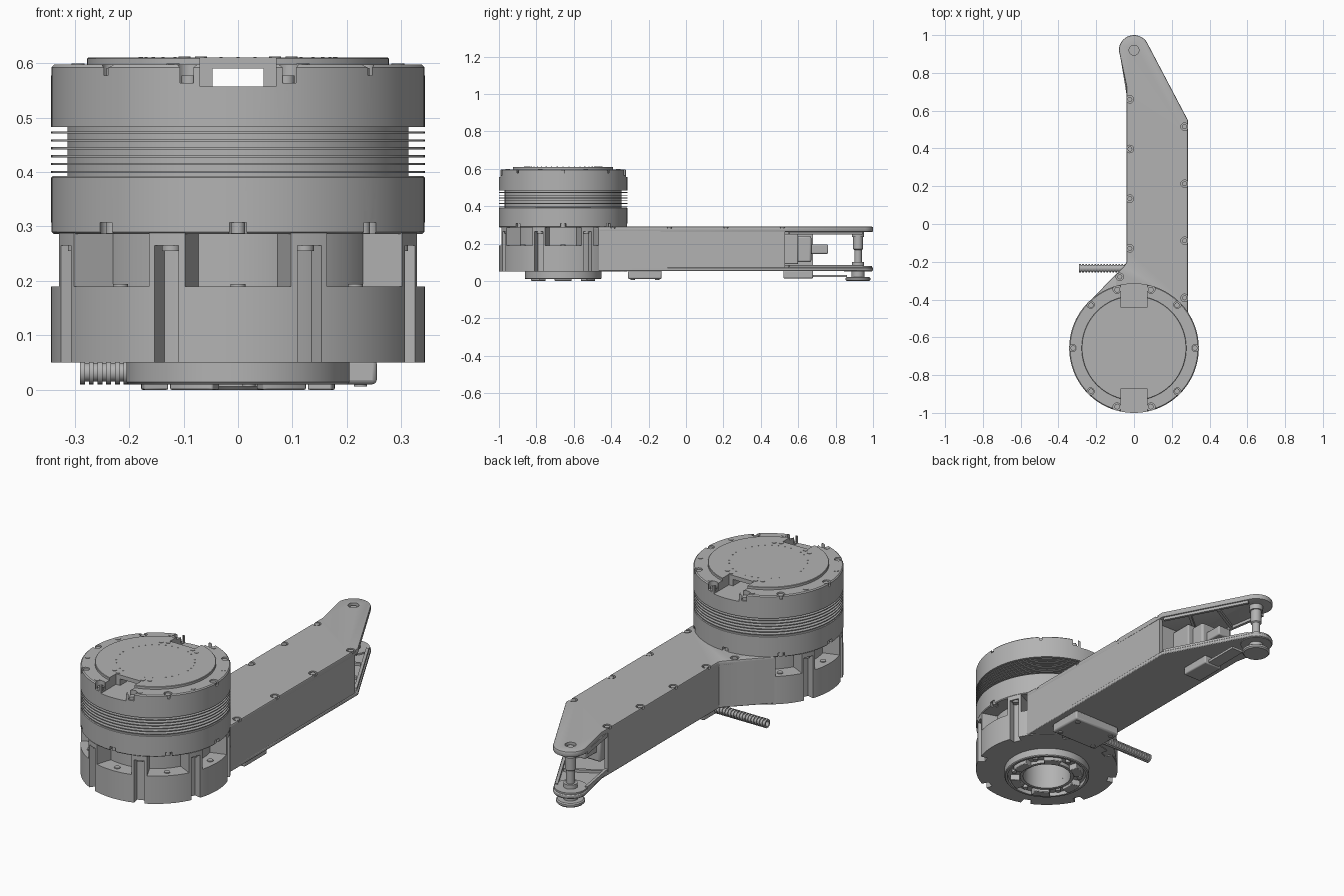
import bpy, bmesh, math
from mathutils import Matrix, Vector

cube = bpy.data.objects.get("Cube")
if cube:
    bpy.data.objects.remove(cube)

grey = bpy.data.materials.new("machined grey")
grey.use_nodes = True
grey.diffuse_color = (0.45, 0.45, 0.45, 1)
grey.node_tree.nodes["Principled BSDF"].inputs["Base Color"].default_value = (0.45, 0.45, 0.45, 1)

HUB = (0, -0.657)      # axis of the round motor
R = 0.343              # motor radius
parts = []


def finish(name, bm, bevel=0):
    bmesh.ops.remove_doubles(bm, verts=bm.verts, dist=0.00001)
    bmesh.ops.recalc_face_normals(bm, faces=bm.faces)
    mesh = bpy.data.meshes.new(name)
    bm.to_mesh(mesh)
    bm.free()
    mesh.materials.append(grey)
    ob = bpy.data.objects.new(name, mesh)
    bpy.context.scene.collection.objects.link(ob)
    parts.append(ob)
    if bevel:
        mod = ob.modifiers.new("soft edges", 'BEVEL')
        mod.width, mod.segments, mod.limit_method = bevel, 2, 'ANGLE'
    return ob


def prism(name, pts, z0, z1, bevel=0):
    bm = bmesh.new()
    face = bm.faces.new([bm.verts.new((x, y, z0)) for x, y in pts])
    new = bmesh.ops.extrude_face_region(bm, geom=[face])["geom"]
    bmesh.ops.translate(bm, vec=(0, 0, z1 - z0), verts=[v for v in new if isinstance(v, bmesh.types.BMVert)])
    return finish(name, bm, bevel)


def box(name, x0, x1, y0, y1, z0, z1, bevel=0):
    return prism(name, [(x0, y0), (x1, y0), (x1, y1), (x0, y1)], z0, z1, bevel)


def lathe(name, profile, at=HUB, steps=96, closed=False, turn=None):
    """Spin an (r, z) profile about a vertical axis."""
    bm = bmesh.new()
    rings = [[bm.verts.new((r * math.cos(k * math.tau / steps), r * math.sin(k * math.tau / steps), z))
              for k in range(steps)] for r, z in profile]
    pairs = list(zip(rings, rings[1:])) + ([(rings[-1], rings[0])] if closed else [])
    for a, b in pairs:
        for k in range(steps):
            n = (k + 1) % steps
            bm.faces.new((a[k], a[n], b[n], b[k]))
    if turn:
        bmesh.ops.transform(bm, matrix=turn, verts=bm.verts)
    else:
        bmesh.ops.translate(bm, vec=(at[0], at[1], 0), verts=bm.verts)
    return finish(name, bm)


def disc(name, x, y, r, z0, z1, steps=24):
    return lathe(name, [(0, z0), (r, z0), (r, z1), (0, z1)], (x, y), steps)


def cut(target, cutters):
    for c in cutters:
        c.hide_render = True
        mod = target.modifiers.new("cut", 'BOOLEAN')
        mod.operation, mod.object, mod.solver = 'DIFFERENCE', c, 'EXACT'
    bpy.context.view_layer.update()
    ev = target.evaluated_get(bpy.context.evaluated_depsgraph_get())
    target.data = bpy.data.meshes.new_from_object(ev)
    target.modifiers.clear()
    for c in cutters:
        parts.remove(c)
        bpy.data.objects.remove(c)


def polar(r, deg):
    a = math.radians(deg)
    return HUB[0] + r * math.cos(a), HUB[1] + r * math.sin(a)


def lobed(name, pocket_r, slot_r, z0, z1):
    """Round block with eight pillars, pockets between them and a slot in each."""
    pts = []
    for step in range(720):
        off = abs((step / 2) % 45 - 22.5)
        r = slot_r if off < 4 else R if off < 6.5 else pocket_r
        pts.append(polar(r, step / 2))
    return prism(name, pts, z0, z1)


# Lower housing with pillars and pockets
base = lobed("housing_base", R, 0.308, 0.05, 0.19)
cut(base, [disc("bore", *HUB, 0.115, 0.02, 0.15, 64)])
lobed("housing_pillars", 0.262, 0.308, 0.19, 0.265)
lobed("housing_pillar_caps", 0.262, R, 0.265, 0.288)
for k in range(8):
    disc("pillar_bolt", *polar(0.32, 22.5 + 45 * k), 0.017, 0.255, 0.265)
    disc("ledge_screw", *polar(0.305, 45 * k), 0.014, 0.188, 0.194)

# Output ring on the underside
lathe("output_ring", [(0.205, 0.055), (0.205, 0.014), (0.201, 0.01), (0.19, 0.01), (0.19, 0.03), (0.13, 0.03),
                      (0.13, 0.012), (0.115, 0.012), (0.115, 0.055)], closed=True)
for k in range(6):
    arc = [60 * k + d for d in range(-15, 16, 3)]
    prism("output_pad", [polar(0.178, d) for d in arc] + [polar(0.132, d) for d in reversed(arc)], 0.0, 0.035, 0.003)
    disc("output_pad_screw", *polar(0.16, 60 * k + 30), 0.012, 0.015, 0.035)

# Motor shell with cooling fins
fins = []
for k in range(6):
    z = 0.398 + k * 0.0145
    fins += [(0.313, z), (R, z), (R, z + 0.004), (0.313, z + 0.004)]
motor = lathe("motor_shell", [(0, 0.286), (0.339, 0.286), (R, 0.29), (R, 0.39), (0.34, 0.393), (0.313, 0.393)] + fins +
              [(0.313, 0.483), (R, 0.483), (R, 0.592), (0.338, 0.597), (0, 0.597)], steps=128)
cutters = [box("channel", -0.047, 0.047, -1.1, -0.2, 0.557, 0.59)]
for s in (-1, 1):
    y0, y1 = sorted((HUB[1] + s * 0.215, HUB[1] + s * 0.4))
    cutters.append(box("cable_notch", -0.07, 0.07, y0, y1, 0.557, 0.65))
screw_angles = [a for a in range(0, 360, 45) if a % 180 != 90]
for a in screw_angles:
    cutters.append(disc("rim_bore", *polar(0.325, a), 0.019, 0.577, 0.65, 20))
for a in range(0, 360, 45):
    cutters.append(disc("lower_rim_bore", *polar(0.33, a), 0.02, 0.2, 0.307, 20))
for a in (74, 106, 254, 286):
    cutters.append(disc("notch_bore", *polar(0.325, a), 0.022, 0.563, 0.65, 20))
cut(motor, cutters)
for a in screw_angles:
    disc("rim_screw", *polar(0.322, a), 0.014, 0.575, 0.591, 16)
for a in range(0, 360, 45):
    disc("lower_rim_screw", *polar(0.325, a), 0.013, 0.287, 0.309, 16)
for a in (74, 106, 254, 286):
    disc("notch_screw", *polar(0.322, a), 0.015, 0.56, 0.577, 16)
for a in (22.5, 68, 112, 157.5, 202.5, 248, 292, 337.5):
    disc("rim_pin", *polar(0.318, a), 0.012, 0.59, 0.599, 16)

# Lid with front and back notches
lid = lathe("lid", [(0, 0.59), (0.277, 0.59), (0.277, 0.608), (0.275, 0.61), (0, 0.61)], steps=128)
cut(lid, [box("lid_notch", -0.07, 0.07, HUB[1] + min(s * 0.215, s * 0.4), HUB[1] + max(s * 0.215, s * 0.4), 0.5, 0.7)
          for s in (-1, 1)])
for a in (62, 71, 109, 118, 242, 251, 289, 298):
    disc("lid_screw", *polar(0.21, a), 0.011, 0.6, 0.612, 16)
for k in range(36):
    disc("lid_dot", *polar(0.18, 10 * k), 0.003, 0.605, 0.611, 8)

# Arm: solid shell, open forked tip
TIP = (0, 0.92)
root = [(-0.04, -0.205), (-0.055, -0.225), (-0.1, -0.27), (-0.222, -0.396), (-0.1, -0.55), (0.1, -0.55), (0.285, -0.468)]
tip = [(TIP[0] + 0.08 * math.cos(math.radians(d)), TIP[1] + 0.08 * math.sin(math.radians(d)))
       for d in range(28, 193, 11)]
outline = root + [(0.285, 0.55)] + tip + [(-0.04, 0.73)]
shell = prism("arm_shell", root + [(0.282, 0.53), (0.265, 0.53), (0.265, 0.49), (-0.022, 0.49),
                                   (-0.022, 0.68), (-0.04, 0.68)], 0.06, 0.28)
prism("arm_bottom_plate", outline, 0.054, 0.072, 0.004)
top = prism("arm_top_plate", outline, 0.262, 0.29, 0.006)
spots = [(-0.022, 0.66 - 0.263 * k) for k in range(4)] + [(0.268, 0.515 - 0.302 * k) for k in range(4)] + [(-0.075, -0.28)]
cut(top, [disc("screw_bore", x, y, 0.02, 0.278, 0.35, 20) for x, y in spots] +
    [disc("tip_bore", *TIP, 0.026, 0.275, 0.35)])
for x, y in spots:
    disc("arm_screw", x, y, 0.013, 0.27, 0.288, 16)


# Stiffening ribs inside the fork
def rib(a, b, z0, z1, w=0.007):
    a, b = Vector(a), Vector(b)
    side = (b - a).normalized().orthogonal() * w
    prism("fork_rib", [a + side, b + side, b - side, a - side], z0, z1)


for z0, z1 in ((0.248, 0.27), (0.065, 0.085)):
    rib((0.27, 0.55), (0.065, 0.94), z0, z1)
    rib((-0.03, 0.67), (-0.066, 0.89), z0, z1)
    rib((0.01, 0.5), (0.2, 0.66), z0, z1)
    rib((-0.03, 0.7), (0.13, 0.79), z0, z1)

# Small drive unit inside the fork
box("drive_block", -0.0, 0.16, 0.48, 0.6, 0.09, 0.25, 0.006)
box("drive_body", 0.01, 0.13, 0.55, 0.67, 0.1, 0.24, 0.01)
box("drive_tongue", 0.03, 0.1, 0.6, 0.76, 0.145, 0.195, 0.006)

# Tip axle with collars and lower wheel
lathe("tip_axle", [(0, 0.0), (0.06, 0.0), (0.066, 0.006), (0.066, 0.016), (0.06, 0.021), (0.034, 0.021),
                   (0.034, 0.054), (0.032, 0.1), (0.02, 0.1), (0.02, 0.165), (0.026, 0.17), (0.026, 0.235),
                   (0.033, 0.235), (0.033, 0.262), (0.016, 0.262), (0.016, 0.282), (0, 0.282)], TIP, 40)
disc("axle_washer", *TIP, 0.075, 0.05, 0.08, 40)

# Sensor tab under the arm
box("sensor_tab", 0.02, 0.12, 0.52, 0.68, 0.014, 0.056, 0.006)
box("sensor_strip", 0.035, 0.1, 0.66, 0.86, 0.02, 0.032)

# Cable connector and ribbed conduit
box("connector_box", -0.01, 0.255, -0.31, -0.13, 0.01, 0.056, 0.008)
for x in (0.02, 0.225):
    for y in (-0.285, -0.155):
        disc("connector_screw", x, y, 0.012, 0.006, 0.02, 16)
ribs = [(0.013, 0.0)]
for k in range(18):
    z = k * 0.016
    ribs += [(0.022, z), (0.022, z + 0.009), (0.017, z + 0.009), (0.017, z + 0.016)]
ribs += [(0.013, 0.288)]
lathe("cable_conduit", ribs, steps=24, closed=True,
      turn=Matrix.Translation((-0.29, -0.235, 0.032)) @ Matrix.Rotation(math.pi / 2, 4, 'Y'))

# Smooth curved faces, keep edges crisp
bpy.ops.object.select_all(action='DESELECT')
for ob in parts:
    ob.select_set(True)
bpy.context.view_layer.objects.active = parts[0]
bpy.ops.object.shade_smooth_by_angle(angle=math.radians(30))
